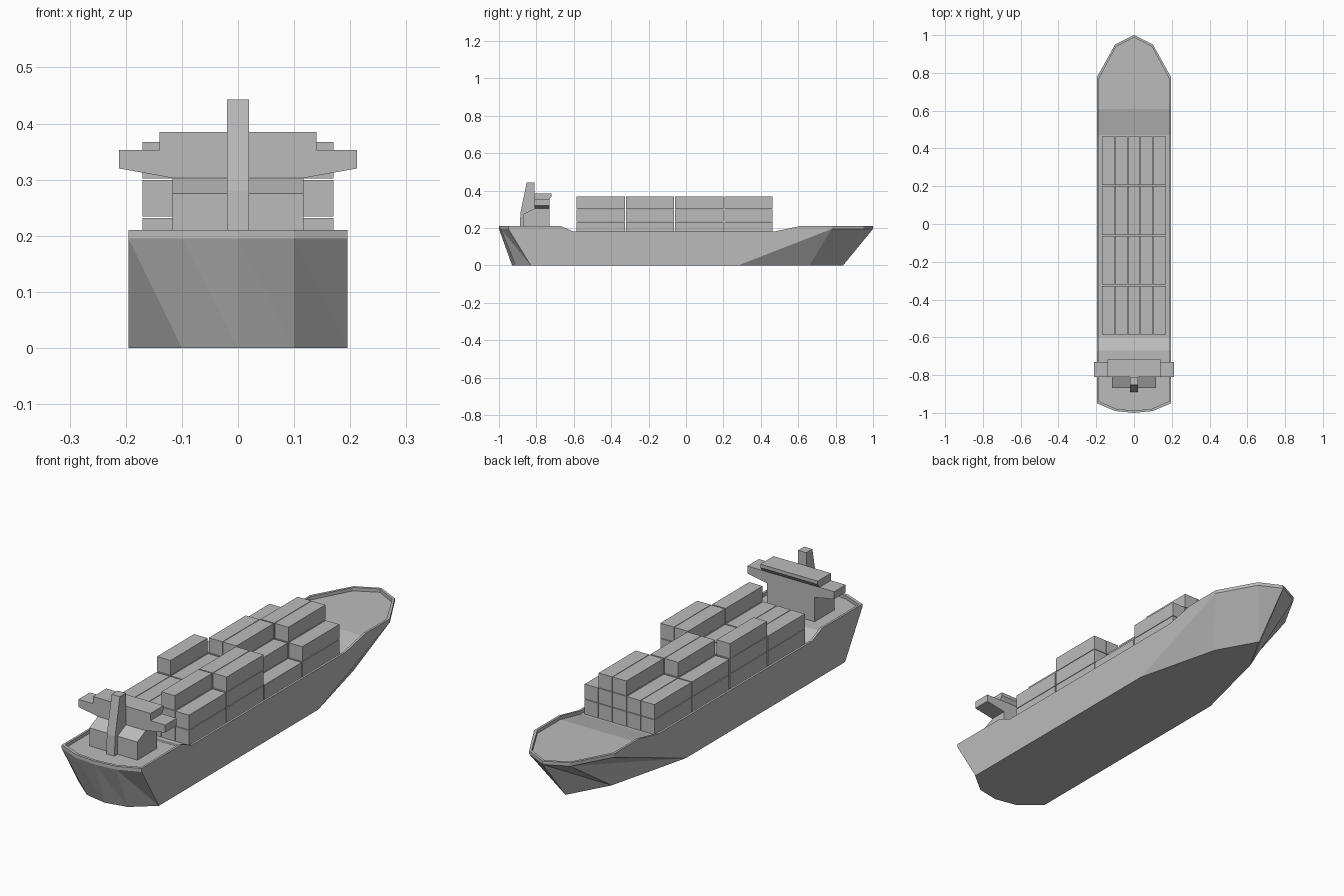
import bpy, bmesh

old = bpy.data.objects.get("Cube")
if old:
    bpy.data.objects.remove(old, do_unlink=True)

grey = bpy.data.materials.new("plain grey")
grey.use_nodes = True
grey.diffuse_color = (0.5, 0.5, 0.5, 1)
grey.node_tree.nodes["Principled BSDF"].inputs["Base Color"].default_value = (0.5, 0.5, 0.5, 1)


def finish(bm, name):
    bmesh.ops.remove_doubles(bm, verts=bm.verts, dist=1e-5)
    bmesh.ops.recalc_face_normals(bm, faces=bm.faces)
    mesh = bpy.data.meshes.new(name)
    bm.to_mesh(mesh)
    bm.free()
    mesh.materials.append(grey)
    obj = bpy.data.objects.new(name, mesh)
    bpy.context.collection.objects.link(obj)
    return obj


def box(name, x0, x1, y0, y1, z0, z1):
    bm = bmesh.new()
    bmesh.ops.create_cube(bm, size=1)
    for v in bm.verts:
        v.co.x = x1 if v.co.x > 0 else x0
        v.co.y = y1 if v.co.y > 0 else y0
        v.co.z = z1 if v.co.z > 0 else z0
    return finish(bm, name)


def prism(name, outline, to_3d, a, b):
    """Extrude a 2D outline between depths a and b."""
    bm = bmesh.new()
    face = bm.faces.new([bm.verts.new(to_3d(u, v, a)) for u, v in outline])
    moved = bmesh.ops.extrude_face_region(bm, geom=[face])["geom"]
    offset = [q - p for p, q in zip(to_3d(0, 0, a), to_3d(0, 0, b))]
    bmesh.ops.translate(bm, vec=offset, verts=[g for g in moved if isinstance(g, bmesh.types.BMVert)])
    return finish(bm, name)


def side_on(y, z, x):
    return (x, y, z)


def end_on(x, z, y):
    return (x, y, z)


# Hull stations, stern to bow: half width, rim y, keel y, rim height
W, LIP = 0.195, 0.015
stations = [(0, -1, -0.93, 0.21), (0.1, -0.99, -0.91, 0.21), (W, -0.95, -0.83, 0.21),
            (W, -0.67, -0.67, 0.21), (W, -0.6, -0.6, 0.18), (W, 0.47, 0.28, 0.18),
            (W, 0.61, 0.28, 0.21), (W, 0.78, 0.28, 0.21), (0.1, 0.95, 0.66, 0.21),
            (0, 1, 0.84, 0.21)]
loop = stations + [(-x, y, k, z) for x, y, k, z in stations[-2:0:-1]]
bm = bmesh.new()


def inner_y(y):
    return y * 0.988 if abs(y) > 0.7 else y


rings = [[bm.verts.new(p) for p in pts] for pts in (
    [(x, k, 0) for x, y, k, z in loop],
    [(x, y, z - LIP) for x, y, k, z in loop],
    [(x, y, z) for x, y, k, z in loop],
    [(x * 0.95, inner_y(y), z) for x, y, k, z in loop],
    [(x * 0.95, inner_y(y), z - LIP) for x, y, k, z in loop])]


def add_face(verts):
    spots = {tuple(round(c, 4) for c in v.co) for v in verts}
    if len(spots) == len(verts):
        bm.faces.new(verts)


count = len(loop)
for low, high in zip(rings, rings[1:]):
    for i in range(count):
        j = (i + 1) % count
        add_face((low[i], low[j], high[i]))
        add_face((low[j], high[j], high[i]))

# Deck and flat bottom as strips from side to side
for ring in (rings[0], rings[-1]):
    for i in range(len(stations) - 1):
        a, b = ring[i], ring[i + 1]
        c, d = ring[-i - 1], ring[-i]
        if i == 0:
            add_face((a, b, c))
        elif i == len(stations) - 2:
            add_face((a, b, d))
        else:
            add_face((a, b, c, d))
finish(bm, "hull")

# Cargo boxes: tiers per column in each bay, stern bay first
bays = ((2, 2, 2, 3, 2), (3, 2, 2, 3, 3), (2, 3, 3, 2, 1), (2, 2, 3, 3, 2))
for bay, columns in enumerate(bays):
    y = -0.585 + bay * 0.2635
    for col, tiers in enumerate(columns):
        x = (col - 2) * 0.0685
        for tier in range(tiers):
            z = 0.167 + tier * 0.0675
            box(f"container_{bay}_{col}_{tier}", x - 0.033, x + 0.033, y, y + 0.258, z, z + 0.065)

# Deckhouse with the bridge wings on top
box("deckhouse", -0.117, 0.117, -0.81, -0.73, 0.19, 0.303)
half = [(0.117, 0.303), (0.212, 0.32), (0.212, 0.353)]
wings = half + [(-x, z) for x, z in reversed(half)]
prism("bridge_wings", wings, end_on, -0.81, -0.73)
wheelhouse = [(-0.81, 0.353), (-0.73, 0.353), (-0.718, 0.37), (-0.718, 0.385), (-0.81, 0.385)]
prism("wheelhouse", wheelhouse, side_on, -0.14, 0.14)

# Sloped-roof houses either side of the funnel
house = [(-0.868, 0.19), (-0.81, 0.19), (-0.81, 0.303), (-0.868, 0.275)]
for side, name in ((1, "left"), (-1, "right")):
    prism(f"aft_house_{name}", house, side_on, side * 0.02, side * 0.117)

# Funnel with a raked back
funnel = [(-0.89, 0.19), (-0.81, 0.19), (-0.81, 0.443), (-0.852, 0.443), (-0.885, 0.28)]
prism("funnel", funnel, side_on, -0.02, 0.02)
